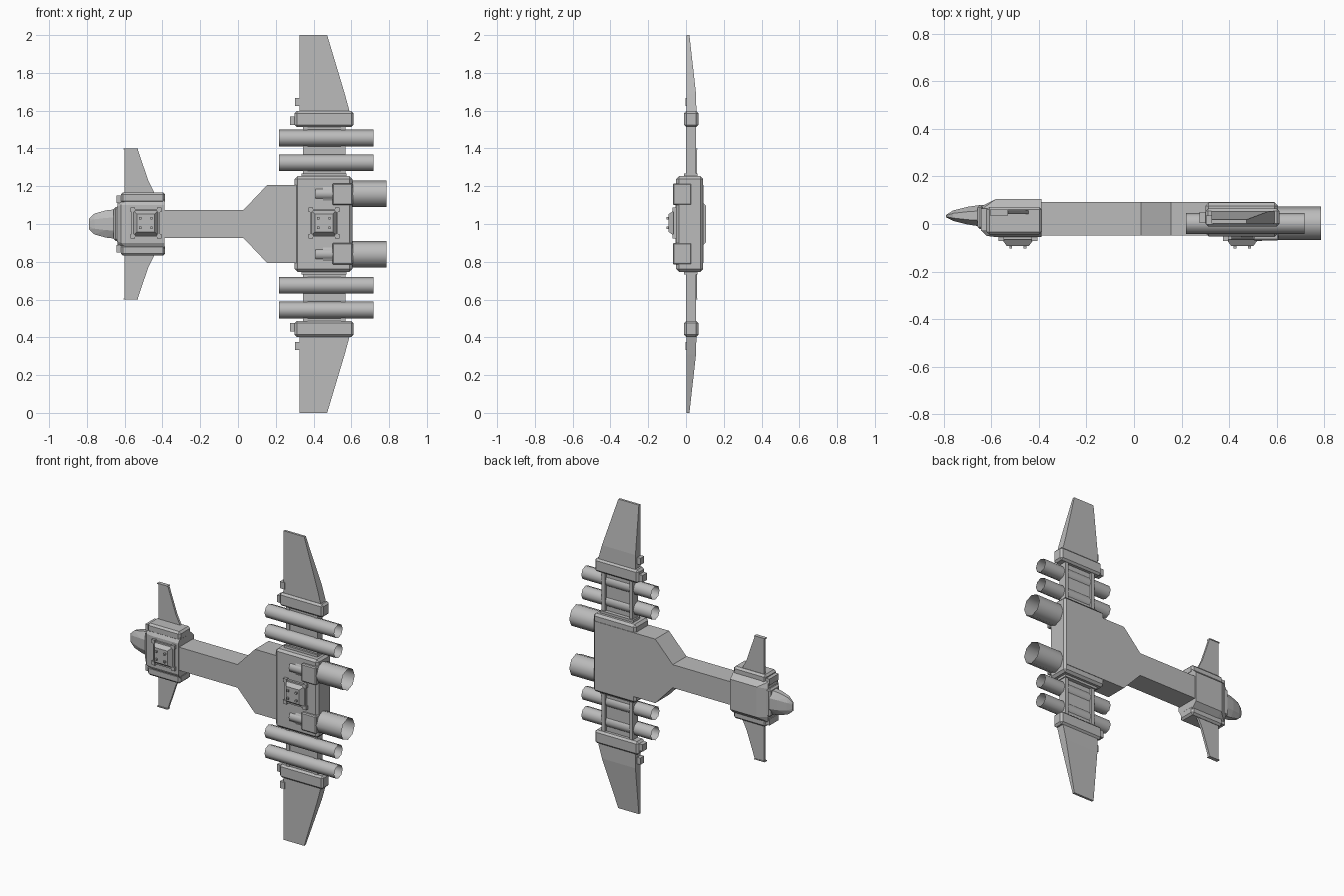
import bpy, bmesh, math
from mathutils import Matrix

cube = bpy.data.objects.get("Cube")
if cube:
    bpy.data.objects.remove(cube)

grey = bpy.data.materials.new("hull grey")
grey.use_nodes = True
grey.diffuse_color = (0.5, 0.5, 0.5, 1)
grey.node_tree.nodes["Principled BSDF"].inputs["Base Color"].default_value = (0.5, 0.5, 0.5, 1)


# All heights are measured from the mid line, which sits one unit above the ground
def finish(name, bm, bevel=0, mirror=False, smooth=False):
    bmesh.ops.recalc_face_normals(bm, faces=bm.faces)
    mesh = bpy.data.meshes.new(name)
    bm.to_mesh(mesh)
    bm.free()
    ob = bpy.data.objects.new(name, mesh)
    ob.location.z = 1
    bpy.context.collection.objects.link(ob)
    mesh.materials.append(grey)
    for p in mesh.polygons:
        p.use_smooth = smooth
    if bevel:
        m = ob.modifiers.new("bevel", 'BEVEL')
        m.width, m.segments = bevel, 1
    if mirror:
        m = ob.modifiers.new("mirror", 'MIRROR')
        m.use_axis = (False, False, True)
        m.use_mirror_merge = False
    return ob


def box(name, x, y, z, **kw):
    bm = bmesh.new()
    bmesh.ops.create_cube(bm, size=1)
    for v in bm.verts:
        for i, (lo, hi) in enumerate((x, y, z)):
            v.co[i] = lo if v.co[i] < 0 else hi
    return finish(name, bm, **kw)


def hull(name, points, **kw):
    bm = bmesh.new()
    for p in points:
        bm.verts.new(p)
    bmesh.ops.convex_hull(bm, input=bm.verts)
    bmesh.ops.dissolve_limit(bm, angle_limit=0.02, verts=bm.verts, edges=bm.edges)
    return finish(name, bm, **kw)


def prism(name, outline, y0, y1, **kw):
    bm = bmesh.new()
    face = bm.faces.new([bm.verts.new((x, y0, z)) for x, z in outline])
    out = bmesh.ops.extrude_face_region(bm, geom=[face])
    for g in out["geom"]:
        if isinstance(g, bmesh.types.BMVert):
            g.co.y = y1
    return finish(name, bm, **kw)


def tube(name, x0, x1, y, z, r, **kw):
    # open ended eight sided pipe along x
    bm = bmesh.new()
    bmesh.ops.create_cone(bm, segments=8, radius1=r, radius2=r, depth=x1 - x0, cap_ends=False,
                          matrix=Matrix.Translation(((x0 + x1) / 2, y, z)) @ Matrix.Rotation(math.pi / 2, 4, 'Y'))
    return finish(name, bm, mirror=True, smooth=True, **kw)


def both(points):
    return [(x, y, s * z) for x, y, z in points for s in (1, -1)]


# Main hull: narrow neck flaring out to the stern
upper = [(-0.42, 0.075), (0.03, 0.075), (0.155, 0.207), (0.59, 0.207)]
prism("neck_and_hull", upper + [(x, -z) for x, z in reversed(upper)], -0.048, 0.093)
box("stern_block", (0.30, 0.605), (-0.052, 0.09), (-0.253, 0.253), bevel=0.014)

# Engines with housings and feed pipes
box("engine_housing", (0.50, 0.608), (-0.07, 0.03), (0.10, 0.215), bevel=0.006, mirror=True)
tube("engine", 0.45, 0.785, 0.003, 0.16, 0.07)
tube("feed_pipe", 0.41, 0.52, -0.035, 0.16, 0.033)

# Wing struts with edge rails
box("wing_strut", (0.35, 0.565), (0.003, 0.036), (0.24, 0.53), mirror=True)
for name, x in (("front_rail", 0.345), ("rear_rail", 0.545)):
    box(name, (x, x + 0.024), (0.0, 0.052), (0.24, 0.53), mirror=True)
box("strut_collar", (0.335, 0.575), (-0.01, 0.06), (0.24, 0.268), mirror=True)

# Launch tubes
for name, z in (("inner_tube", 0.325), ("outer_tube", 0.455)):
    tube(name, 0.218, 0.717, 0.003, z, 0.044)

# Wing mounts and wings
box("wing_mount", (0.30, 0.612), (-0.01, 0.066), (0.513, 0.598), bevel=0.012, mirror=True)
box("mount_sensor", (0.275, 0.31), (0.005, 0.05), (0.525, 0.57), mirror=True)
box("wing_sensor", (0.302, 0.335), (-0.003, 0.035), (0.625, 0.668), mirror=True)
hull("wing", [(x, y, z) for x0, x1, y1, z in
              ((0.325, 0.592, 0.055, 0.59), (0.325, 0.565, 0.053, 0.69), (0.325, 0.472, 0.018, 1.0))
              for x in (x0, x1) for y in (0.003, y1)], mirror=True)

# Head: chamfered block that narrows toward the nose
section = [(-0.055, 0.10), (-0.035, 0.135), (0.065, 0.135), (0.105, 0.098)]
head = [(x, y, z) for x in (-0.58, -0.388) for y, z in section]
head += [(-0.64, -0.03, 0.09), (-0.62, -0.05, 0.10), (-0.64, 0.075, 0.09), (-0.635, 0.0, 0.13), (-0.635, 0.065, 0.13)]
hull("head", both(head))
box("head_side", (-0.62, -0.386), (-0.045, 0.072), (0.11, 0.168), bevel=0.012, mirror=True)
box("side_front_rib", (-0.643, -0.61), (-0.03, 0.065), (0.11, 0.15), mirror=True)
box("nose_collar", (-0.658, -0.60), (-0.022, 0.08), (-0.09, 0.09), bevel=0.01)

# Nose: eight sided rings closing to a blunt tip
rings = [(-0.645, 0.035, 0.045, 0.078), (-0.70, 0.035, 0.037, 0.072),
         (-0.76, 0.035, 0.022, 0.055), (-0.79, 0.033, 0.005, 0.028)]
hull("nose", both([(x, yc + s * ry * k, rz * w) for x, yc, ry, rz in rings
                   for s in (1, -1) for k, w in ((1, 0.45), (0.45, 1))]))

# Front fins
prism("front_fin", [(-0.60, 0.15), (-0.60, 0.40), (-0.533, 0.40), (-0.475, 0.23), (-0.435, 0.15)],
      0.042, 0.057, mirror=True)
box("fin_tip", (-0.605, -0.53), (0.036, 0.06), (0.394, 0.40), mirror=True)

# Turrets on the front face
for name, cx in (("head_turret", -0.488), ("stern_turret", 0.455)):
    box(name + "_base", (cx - 0.075, cx + 0.075), (-0.066, -0.04), (-0.07, 0.08))
    hull(name + "_housing", [(cx + sx * r, y, 0.005 + sz * r) for y, r in ((-0.06, 0.07), (-0.092, 0.047))
                             for sx in (1, -1) for sz in (1, -1)])
    for sx in (1, -1):
        for sz in (1, -1):
            x, z = cx + sx * 0.07, 0.005 + sz * 0.07
            box(name + "_corner", (x - 0.012, x + 0.012), (-0.072, -0.045), (z - 0.012, z + 0.012))
            x, z = cx + sx * 0.03, 0.005 + sz * 0.025
            box(name + "_stud", (x - 0.006, x + 0.006), (-0.104, -0.085), (z - 0.006, z + 0.006))
